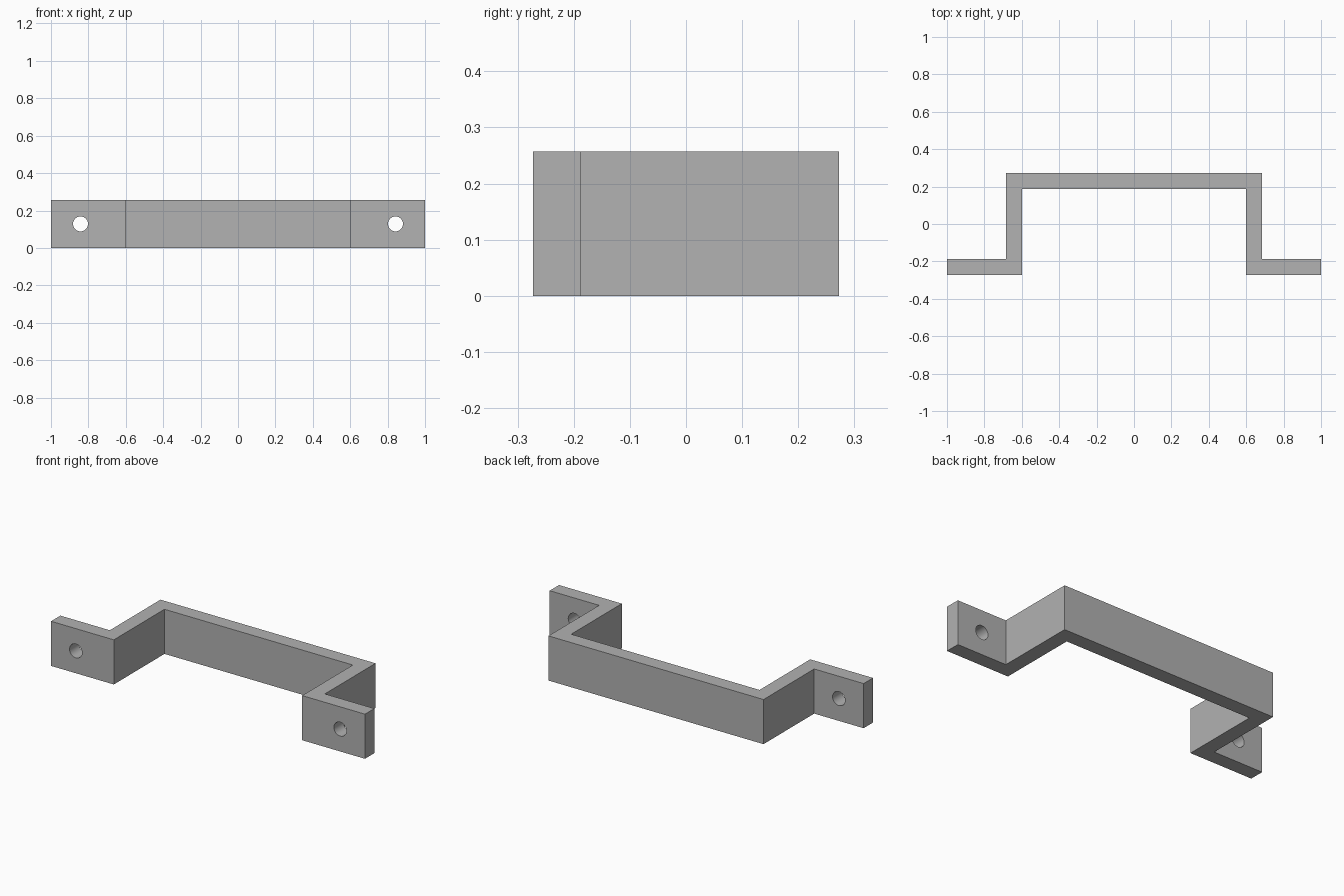
import bpy
import bmesh
import math

cube = bpy.data.objects.get("Cube")
if cube:
    bpy.data.objects.remove(cube, do_unlink=True)

HEIGHT = 0.257
DEPTH = 0.273        # half depth
WALL = 0.085
OUTER = 0.685        # outer half width of the raised span
INNER = 0.6
HOLE_X = 0.842
HOLE_RADIUS = 0.04

grey = bpy.data.materials.new("Grey metal")
grey.use_nodes = True
colour = (0.445, 0.445, 0.445, 1)
grey.diffuse_color = colour
grey.node_tree.nodes["Principled BSDF"].inputs["Base Color"].default_value = colour

# Bracket outline: right half, then mirrored back round
half = [(INNER, DEPTH - WALL), (INNER, -DEPTH), (1, -DEPTH),
        (1, -DEPTH + WALL), (OUTER, -DEPTH + WALL), (OUTER, DEPTH)]
outline = half + [(-x, y) for x, y in reversed(half)]

bm = bmesh.new()
profile = bm.faces.new([bm.verts.new((x, y, 0)) for x, y in outline])
extruded = bmesh.ops.extrude_face_region(bm, geom=[profile])
top = [v for v in extruded["geom"] if isinstance(v, bmesh.types.BMVert)]
bmesh.ops.translate(bm, verts=top, vec=(0, 0, HEIGHT))
bmesh.ops.recalc_face_normals(bm, faces=bm.faces)
mesh = bpy.data.meshes.new("bracket")
bm.to_mesh(mesh)
bm.free()
mesh.materials.append(grey)
bracket = bpy.data.objects.new("bracket", mesh)
bpy.context.collection.objects.link(bracket)


def drill(x):
    """Cut a screw hole from front to back through a mounting tab."""
    bpy.ops.mesh.primitive_cylinder_add(
        vertices=32, radius=HOLE_RADIUS, depth=WALL * 2,
        location=(x, -DEPTH + WALL / 2, HEIGHT / 2),
        rotation=(math.pi / 2, 0, 0))
    cutter = bpy.context.object
    cutter.name = "hole_cutter"
    cutter.hide_render = True
    cutter.data.materials.append(grey)
    cut = bracket.modifiers.new("screw_hole", "BOOLEAN")
    cut.operation = "DIFFERENCE"
    cut.solver = "EXACT"
    cut.object = cutter
    bpy.ops.object.select_all(action="DESELECT")
    bracket.select_set(True)
    bpy.context.view_layer.objects.active = bracket
    bpy.ops.object.modifier_apply(modifier=cut.name)
    bpy.data.objects.remove(cutter, do_unlink=True)


# Screw holes in both tabs
for side in (-1, 1):
    drill(side * HOLE_X)

bpy.ops.object.shade_smooth_by_angle(angle=math.radians(30))
